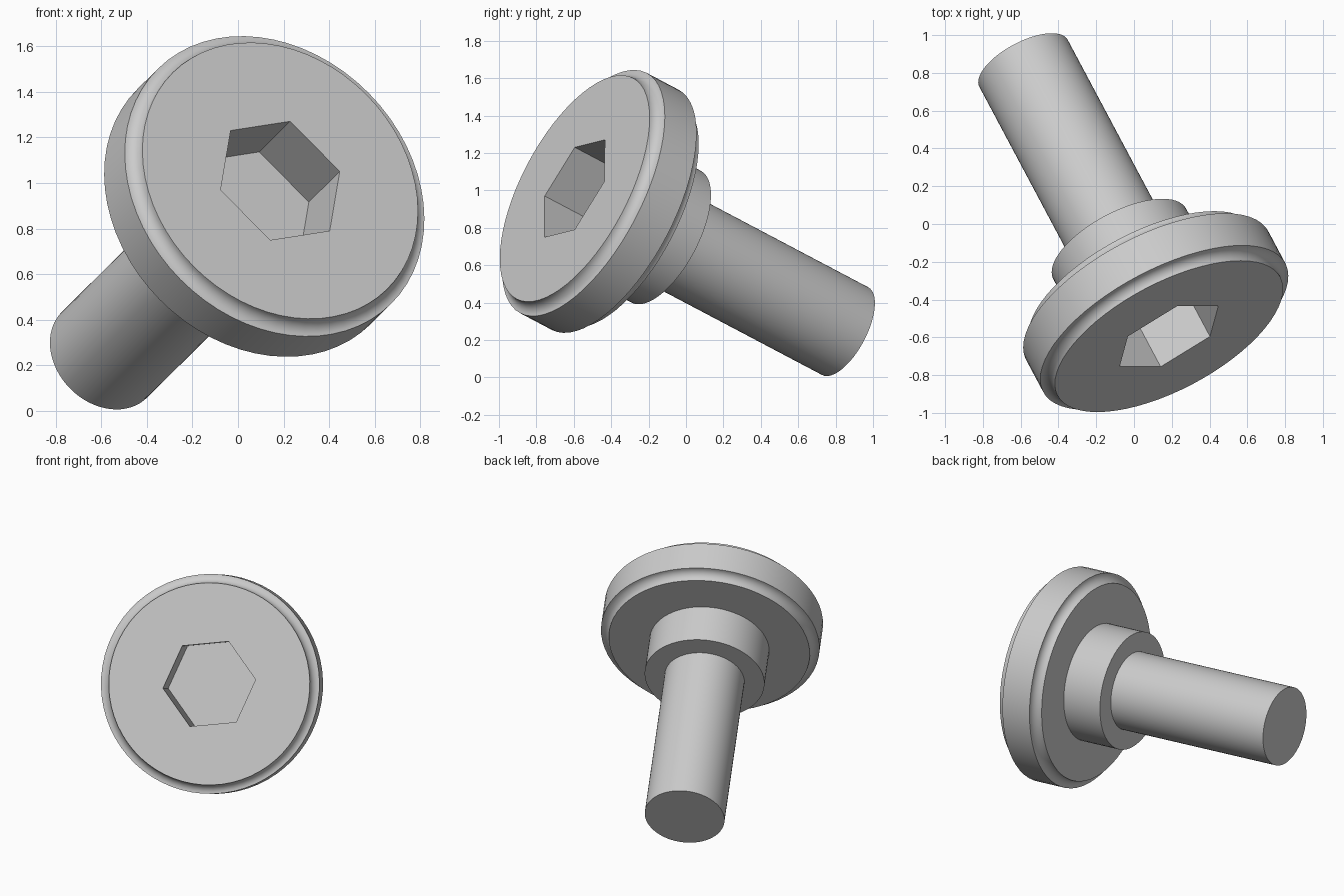
import bpy
import bmesh
import math
from mathutils import Matrix, Vector

old = bpy.data.objects.get("Cube")
if old:
    bpy.data.objects.remove(old, do_unlink=True)

metal = bpy.data.materials.new("plain_grey")
metal.use_nodes = True
grey = (0.6, 0.6, 0.6, 1.0)
metal.diffuse_color = grey
metal.node_tree.nodes["Principled BSDF"].inputs["Base Color"].default_value = grey

# Tilted frame: local z leaves the head's face, local x goes to a socket corner
axis = Vector((0.426, -0.80, 0.422)).normalized()
corner = Vector((-0.217, 0.0, 0.22))
corner = (corner - axis * corner.dot(axis)).normalized()
side = axis.cross(corner)
frame = Matrix((corner, side, axis)).transposed().to_4x4()
frame.translation = (0.185, -0.595, 1.01)


def lathe(name, profile, sides):
    """Closed solid of revolution from (radius, depth below the face) points."""
    bm = bmesh.new()
    rings = []
    for radius, depth in profile:
        rings.append([bm.verts.new((radius * math.cos(math.tau * i / sides),
                                    radius * math.sin(math.tau * i / sides),
                                    -depth)) for i in range(sides)])
    for a, b in zip(rings, rings[1:]):
        for i in range(sides):
            j = (i + 1) % sides
            bm.faces.new((a[i], b[i], b[j], a[j]))
    bm.faces.new(rings[0])
    bm.faces.new(reversed(rings[-1]))
    bmesh.ops.recalc_face_normals(bm, faces=bm.faces)
    mesh = bpy.data.meshes.new(name)
    bm.to_mesh(mesh)
    bm.free()
    mesh.materials.append(metal)
    obj = bpy.data.objects.new(name, mesh)
    obj.matrix_world = frame
    bpy.context.collection.objects.link(obj)
    return obj


def select(obj):
    bpy.ops.object.select_all(action="DESELECT")
    obj.select_set(True)
    bpy.context.view_layer.objects.active = obj


# Head: disc with a rounded cove around both rims
rim, cove, thick, steps = 0.726, 0.058, 0.328, 8
arc = [math.pi / 2 * k / steps for k in range(steps + 1)]
front = [(rim - cove * math.cos(t), cove * math.sin(t)) for t in arc]
back = [(r, thick - d) for r, d in reversed(front)]
head = lathe("head", front + back, 64)

# Hexagonal socket cut into the face
cutter = lathe("socket_cutter", [(0.309, -0.1), (0.309, 0.4)], 6)
cutter.hide_render = True
cut = head.modifiers.new("socket", "BOOLEAN")
cut.operation = "DIFFERENCE"
cut.solver = "EXACT"
cut.object = cutter
select(head)
bpy.ops.object.modifier_apply(modifier=cut.name)
bpy.data.objects.remove(cutter, do_unlink=True)

# Collar and shaft behind the head
collar = lathe("collar", [(0.398, thick - 0.01), (0.398, 0.612)], 64)
shaft = lathe("shaft", [(0.265, 0.6), (0.265, 1.807)], 64)

for part in (head, collar, shaft):
    select(part)
    bpy.ops.object.shade_smooth_by_angle(angle=math.radians(30))
